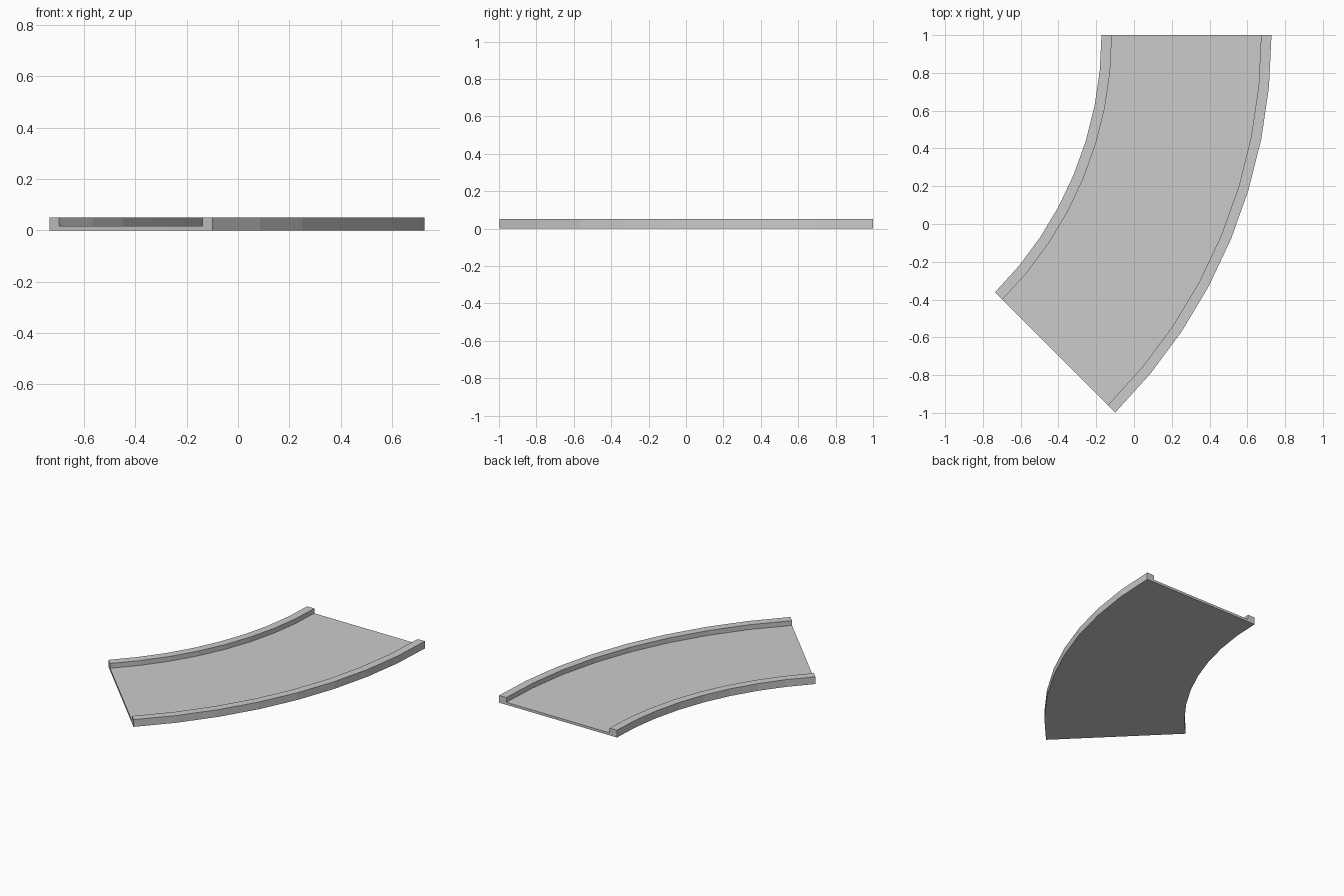
import bpy, bmesh, math

if "Cube" in bpy.data.objects:
    bpy.data.objects.remove(bpy.data.objects["Cube"])

OUTER, WIDTH, RIM = 2.826, 0.9, 0.055    # outer radius, track width, rim width
HEIGHT, FLOOR = 0.05, 0.017              # rim height, floor thickness
SEGMENTS, SWEEP = 8, math.radians(45)
INNER = OUTER - WIDTH
CX, CY = 0.728 - OUTER, 1.0              # centre of the bend

# U-shaped channel cross-section as (radius, z)
profile = [(INNER, 0), (OUTER, 0), (OUTER, HEIGHT), (OUTER - RIM, HEIGHT),
           (OUTER - RIM, FLOOR), (INNER + RIM, FLOOR),
           (INNER + RIM, HEIGHT), (INNER, HEIGHT)]

# Sweep the section around the bend
bm = bmesh.new()
rings = []
for i in range(SEGMENTS + 1):
    a = -SWEEP * i / SEGMENTS
    rings.append([bm.verts.new((CX + r * math.cos(a), CY + r * math.sin(a), z))
                  for r, z in profile])
n = len(profile)
for a, b in zip(rings, rings[1:]):
    for j in range(n):
        k = (j + 1) % n
        bm.faces.new((a[j], a[k], b[k], b[j]))

# End caps: floor strip plus the two rims
for ring in (rings[0], rings[-1]):
    bm.faces.new(ring)
bmesh.ops.recalc_face_normals(bm, faces=bm.faces)

mesh = bpy.data.meshes.new("curved_track")
bm.to_mesh(mesh)
bm.free()
track = bpy.data.objects.new("curved_track", mesh)
bpy.context.collection.objects.link(track)
